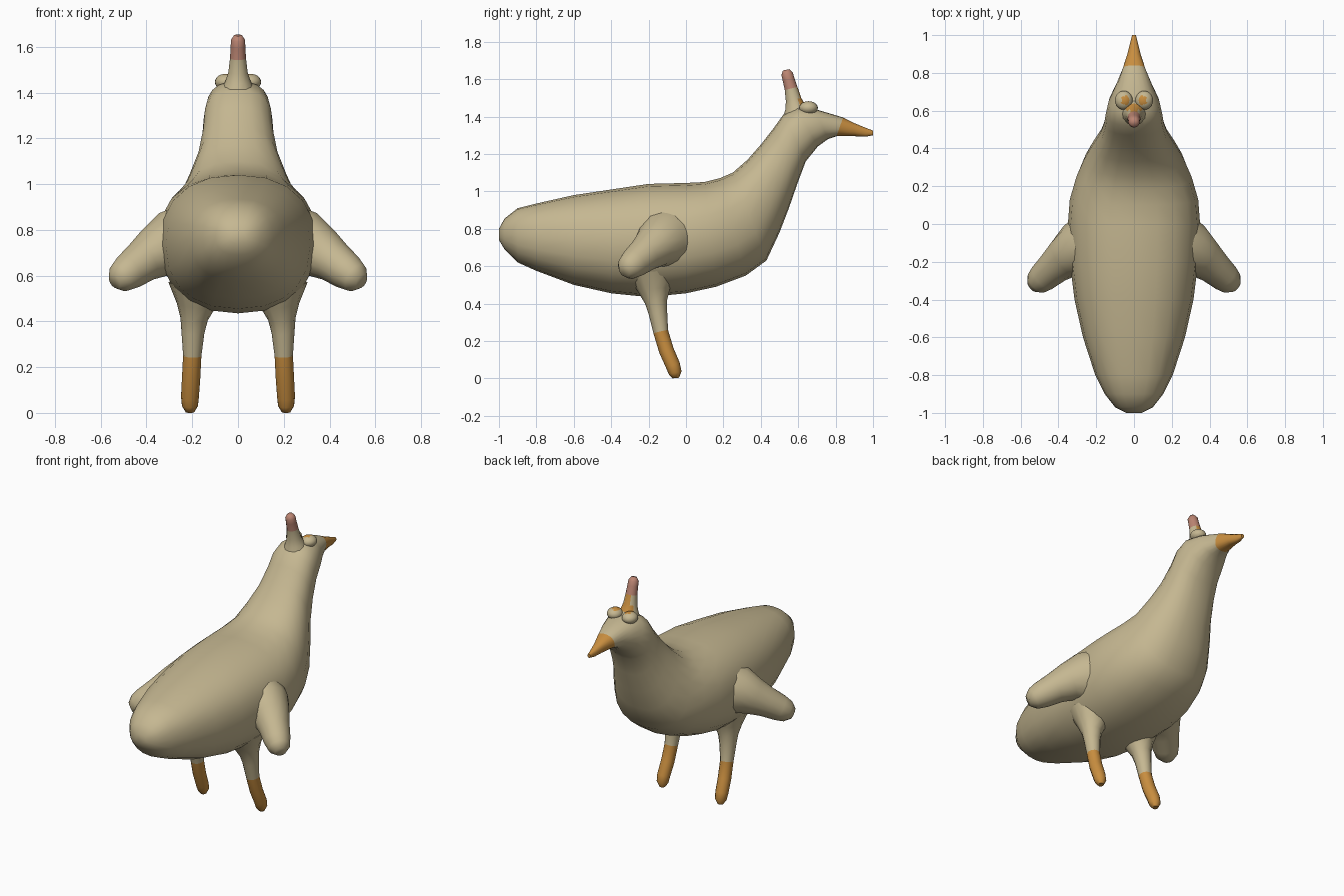
import bpy, bmesh, math
from mathutils import Vector

if "Cube" in bpy.data.objects:
    bpy.data.objects.remove(bpy.data.objects["Cube"])


def material(name, color):
    m = bpy.data.materials.new(name)
    m.diffuse_color = (*color, 1)
    m.use_nodes = True
    m.node_tree.nodes["Principled BSDF"].inputs["Base Color"].default_value = m.diffuse_color
    return m


CREAM = material("cream", (0.56, 0.475, 0.285))
ORANGE = material("orange", (0.58, 0.27, 0.05))
PINK = material("dusty_pink", (0.50, 0.235, 0.17))


def loft(name, rings, sides, mats, rule=None, power=2.0, angle=35):
    """Skin a list of (centre, u axis, v axis) rings; rule(centre) picks the material."""
    bm = bmesh.new()
    loops = []
    for c, u, v in rings:
        loop = []
        for i in range(sides):
            a = 2 * math.pi * i / sides
            ca, sa = math.cos(a), math.sin(a)
            p = math.copysign(abs(ca) ** (2 / power), ca)
            q = math.copysign(abs(sa) ** (2 / power), sa)
            loop.append(bm.verts.new(c + u * p + v * q))
        loops.append(loop)
    for a, b in zip(loops, loops[1:]):
        for i in range(sides):
            j = (i + 1) % sides
            bm.faces.new((a[i], a[j], b[j], b[i]))
    bm.faces.new(loops[0])
    bm.faces.new(loops[-1])
    bmesh.ops.recalc_face_normals(bm, faces=bm.faces)
    for f in bm.faces:
        f.material_index = rule(f.calc_center_median()) if rule else 0
    return finish(name, bm, mats, angle)


def finish(name, bm, mats, angle):
    me = bpy.data.meshes.new(name)
    bm.to_mesh(me)
    bm.free()
    for m in mats:
        me.materials.append(m)
    ob = bpy.data.objects.new(name, me)
    bpy.context.collection.objects.link(ob)
    bpy.ops.object.select_all(action='DESELECT')
    ob.select_set(True)
    bpy.context.view_layer.objects.active = ob
    bpy.ops.object.shade_smooth_by_angle(angle=math.radians(angle))
    return ob


def tube(path, side=1):
    """Turn (x, y, z, radius) points into round rings across the path."""
    pts = [Vector((side * x, y, z)) for x, y, z, r in path]
    rings = []
    for i, p in enumerate(pts):
        t = (pts[min(i + 1, len(pts) - 1)] - pts[max(i - 1, 0)]).normalized()
        u = Vector((0, 1, 0)).cross(t).normalized()
        rings.append((p, u * path[i][3], t.cross(u) * path[i][3]))
    return rings


# Body, neck, head and beak: top y, top z, bottom y, bottom z, half width
profile = [
    (-1.0, .80, -1.0, .74, .04), (-.97, .855, -.97, .69, .10),
    (-.90, .91, -.90, .62, .155), (-.80, .935, -.80, .575, .205),
    (-.60, .98, -.60, .50, .27), (-.40, 1.01, -.40, .455, .315),
    (-.20, 1.04, -.20, .435, .34), (0, 1.045, 0, .455, .35),
    (.10, 1.05, .16, .49, .34), (.18, 1.07, .32, .55, .305),
    (.25, 1.10, .43, .63, .265), (.33, 1.17, .50, .78, .22),
    (.40, 1.25, .55, .91, .18), (.47, 1.34, .595, 1.04, .158),
    (.52, 1.41, .64, 1.16, .15), (.59, 1.45, .705, 1.24, .135),
    (.69, 1.44, .76, 1.28, .10), (.84, 1.395, .805, 1.295, .06),
    (.90, 1.365, .90, 1.295, .035), (.96, 1.34, .96, 1.292, .02),
    (1.0, 1.325, 1.0, 1.30, .01)]
rings = [(Vector((0, (ty + by) / 2, (tz + bz) / 2)), Vector((w, 0, 0)),
          Vector((0, (ty - by) / 2, (tz - bz) / 2)))
         for ty, tz, by, bz, w in profile]
loft("body_and_beak", rings, 20, [CREAM, ORANGE],
     lambda c: 1 if c.y > .83 else 0, power=2.3)

# Wings and legs, one per side
wing = [(.24, -.11, .74, .17), (.30, -.135, .735, .145), (.36, -.175, .70, .115),
        (.42, -.225, .66, .093), (.48, -.28, .615, .08), (.515, -.31, .59, .066),
        (.54, -.33, .575, .035)]
leg = [(.175, -.18, .56, .13), (.183, -.17, .47, .085), (.192, -.16, .41, .06),
       (.197, -.15, .35, .05), (.20, -.135, .25, .04), (.205, -.105, .15, .04),
       (.21, -.07, .07, .039), (.21, -.058, .03, .035), (.21, -.055, .002, .018)]
for side, label in ((1, "right"), (-1, "left")):
    loft(label + "_wing", tube(wing, side), 14, [CREAM], angle=60)
    loft(label + "_leg", tube(leg, side), 12, [CREAM, ORANGE],
         lambda c: 1 if c.z < .25 else 0, angle=60)

    # Eye with an orange patch on top, towards the middle
    bm = bmesh.new()
    bmesh.ops.create_uvsphere(bm, u_segments=20, v_segments=14, radius=1)
    look = Vector((-.25 * side, 0, 1)).normalized()
    for f in bm.faces:
        f.material_index = 1 if f.calc_center_median().normalized().dot(look) > .86 else 0
    for v in bm.verts:
        v.co = Vector((v.co.x * .047 + .054 * side, v.co.y * .05 + .655, v.co.z * .036 + 1.446))
    finish(label + "_eye", bm, [CREAM, ORANGE], 60)

# Crest on the head: cream base with an orange front streak, pink tip
crest = [(0, .595, 1.40, .08), (0, .585, 1.45, .055), (0, .575, 1.49, .042),
         (0, .562, 1.55, .035), (0, .548, 1.60, .032), (0, .54, 1.63, .031),
         (0, .536, 1.65, .018)]


def crest_colour(c):
    if c.z > 1.55:
        return 2
    return 1 if c.z > 1.46 and c.y > .603 else 0


loft("crest", tube(crest), 12, [CREAM, ORANGE, PINK], crest_colour, angle=60)
